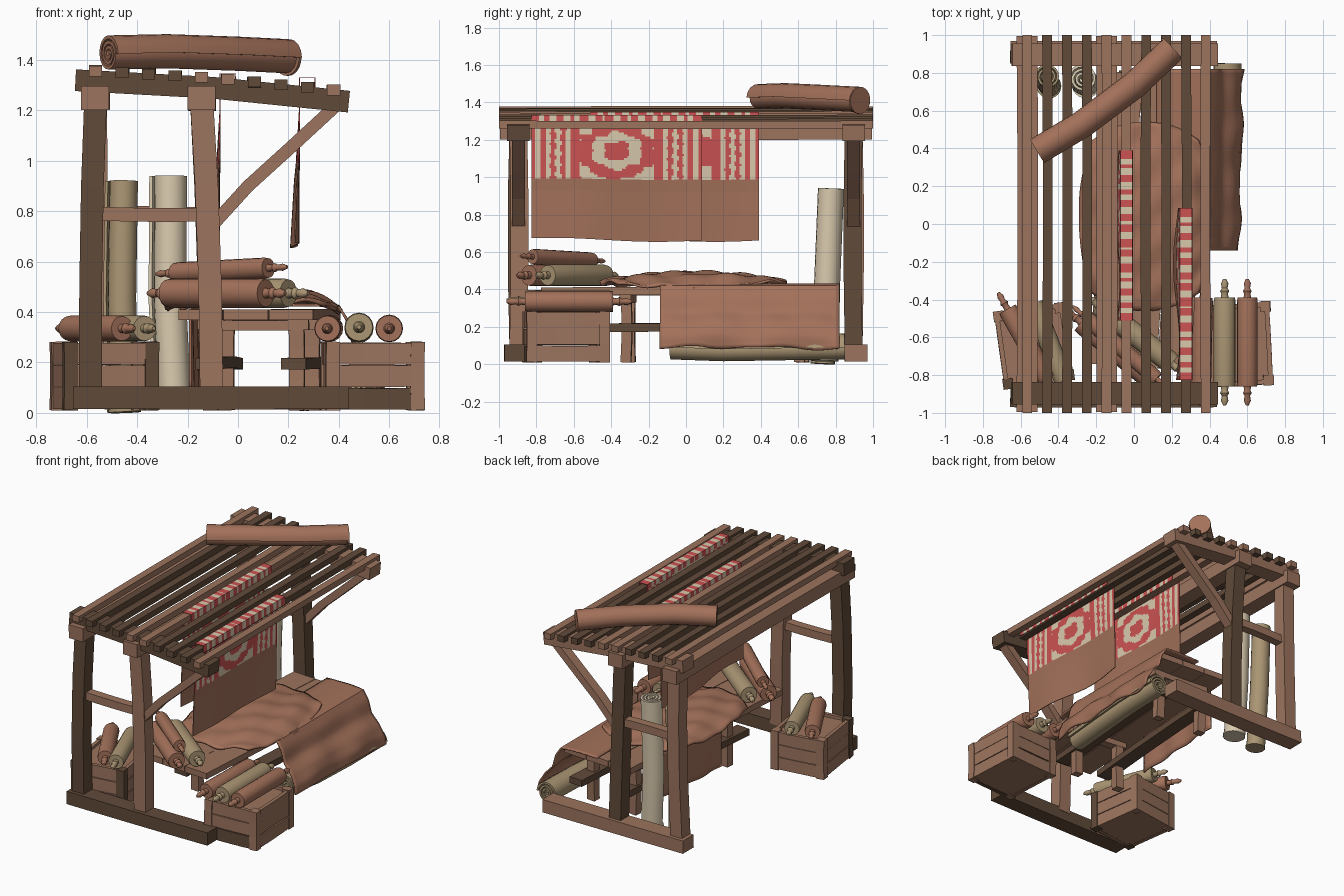
import bpy, bmesh, math, random
from mathutils import Vector, Matrix

if "Cube" in bpy.data.objects:
    bpy.data.objects.remove(bpy.data.objects["Cube"])

random.seed(4)


def mat(name, r, g, b):
    m = bpy.data.materials.new(name)
    lin = lambda c: ((c / 255 + 0.055) / 1.055) ** 2.4
    m.diffuse_color = (lin(r), lin(g), lin(b), 1)
    m.use_nodes = True
    m.node_tree.nodes["Principled BSDF"].inputs["Base Color"].default_value = m.diffuse_color
    return m


LIGHT = mat("light wood", 156, 116, 94)
DARK = mat("dark wood", 96, 74, 57)
BROWN = mat("brown cloth", 163, 113, 90)
TAN = mat("tan cloth", 170, 149, 115)
CREAM = mat("cream cloth", 218, 202, 174)
RED = mat("red cloth", 204, 82, 82)


def finish(name, bm, mats, smooth=False):
    bmesh.ops.recalc_face_normals(bm, faces=bm.faces)
    me = bpy.data.meshes.new(name)
    bm.to_mesh(me)
    bm.free()
    for m in mats:
        me.materials.append(m)
    ob = bpy.data.objects.new(name, me)
    bpy.context.collection.objects.link(ob)
    if smooth:
        bpy.ops.object.select_all(action='DESELECT')
        ob.select_set(True)
        bpy.context.view_layer.objects.active = ob
        bpy.ops.object.shade_smooth_by_angle(angle=math.radians(40))
    return ob


def sweep(name, path, sec, m, scales=None, smooth=False):
    """Sweep a closed 2D section along a path, with capped ends."""
    path = [Vector(p) for p in path]
    bm, rings = bmesh.new(), []
    for i, p in enumerate(path):
        t = (path[min(i + 1, len(path) - 1)] - path[max(i - 1, 0)]).normalized()
        s = t.cross(Vector((0, 1, 0) if abs(t.z) > .9 else (0, 0, 1))).normalized()
        u = s.cross(t)
        k = scales[i] if scales else 1
        rings.append([bm.verts.new(p + s * a * k + u * b * k) for a, b in sec])
    n = len(sec)
    for r0, r1 in zip(rings, rings[1:]):
        for j in range(n):
            bm.faces.new((r0[j], r0[(j + 1) % n], r1[(j + 1) % n], r1[j]))
    bm.faces.new(rings[0][::-1])
    bm.faces.new(rings[-1])
    return finish(name, bm, [m], smooth)


def rect(w, h):
    return [(-w / 2, -h / 2), (w / 2, -h / 2), (w / 2, h / 2), (-w / 2, h / 2)]


def circle(r, n=16):
    return [(r * math.cos(a * 2 * math.pi / n), r * math.sin(a * 2 * math.pi / n)) for a in range(n)]


def beam(name, p0, p1, w, h, m, bend=.006):
    """Slightly bowed timber; w is across, h is up (or along y for posts)."""
    p0, p1 = Vector(p0), Vector(p1)
    j = Vector([random.uniform(-bend, bend) for _ in range(3)])
    return sweep(name, [p0, p0.lerp(p1, .35) + j, p0.lerp(p1, .7) + j, p1], rect(w, h), m)


def spiral_roll(name, path, r, m, closed=None):
    """Roll of cloth with a real spiral section; closed = index of a plugged end."""
    N, turns = 48, 3
    ang = [2 * math.pi * turns * i / N for i in range(N + 1)]
    rad = [r * (1 - .78 * i / N) for i in range(N + 1)]
    outer = [(q * math.cos(a), q * math.sin(a)) for q, a in zip(rad, ang)]
    inner = [((q - .17 * r) * math.cos(a), (q - .17 * r) * math.sin(a)) for q, a in zip(rad, ang)]
    if closed is not None:
        e, nxt = Vector(path[closed]), Vector(path[1 if closed == 0 else -2])
        d = (nxt - e).normalized()
        sweep(name + "_end", [e - d * .003, e + d * .01], circle(r * .93, 24), m)
    return sweep(name, path, outer + inner[::-1], m, smooth=True)


def pin_roll(name, p0, p1, r, m):
    """Cloth roll on a turned rod with finials at both ends."""
    p0, p1 = Vector(p0), Vector(p1)
    d = (p1 - p0).normalized()
    prof = [(.1, .14), (.075, .34), (.05, .26), (.035, .42), (.02, .3), (0, .36), (0, .94), (-.02, 1)]
    path = [p0 - d * a for a, _ in prof] + [p1 + d * a for a, _ in prof[::-1]]
    sc = [s for _, s in prof] + [s for _, s in prof[::-1]]
    return sweep(name, path, circle(r), m, sc, True)


def sheet(name, nu, nv, f, mats, rule=None, thick=.008, smooth=True):
    """Grid of cloth from f(u, v); rule picks the material per face."""
    bm = bmesh.new()
    g = [[bm.verts.new(f(i / nu, j / nv)) for j in range(nv + 1)] for i in range(nu + 1)]
    for i in range(nu):
        for j in range(nv):
            fc = bm.faces.new((g[i][j], g[i + 1][j], g[i + 1][j + 1], g[i][j + 1]))
            if rule:
                fc.material_index = rule((i + .5) / nu, (j + .5) / nv, fc.calc_center_median())
    ob = finish(name, bm, mats, smooth)
    mod = ob.modifiers.new("thickness", 'SOLIDIFY')
    mod.thickness, mod.offset = thick, 0
    return ob


# --- end frames: base, posts, tie, brace, rafter ---
def rafter_z(x):
    return 1.32 - .055 * (x + .645) if x < -.1 else 1.29 - .102 * (x + .1)


for side, y, a, b in (("front", -.91, DARK, LIGHT), ("back", .91, LIGHT, DARK)):
    yp = y * .985
    beam(side + "_base", (-.655, y, .06), (.44, y, .06), .12, .09, a, .003)
    beam(side + "_left_post", (-.585, yp, .08), (-.565, yp, 1.25), .09, .095, a, .01)
    beam(side + "_middle_post", (-.105, yp, .08), (-.145, yp, 1.25), .092, .095, b, .01)
    beam(side + "_tie", (-.55, yp, .79), (-.13, yp, .787), .06, .055, LIGHT)
    sweep(side + "_brace", [(-.11, yp, .735), (.04, yp, .9), (.2, yp, 1.045), (.39, yp, 1.22)],
          rect(.07, .05), LIGHT)
    sweep(side + "_rafter", [(x, yp, rafter_z(x)) for x in (-.645, -.1, .44)], rect(.12, .086), a)

# --- roof: two long beams and ten slats ---
for x in (-.567, -.145):
    beam("roof_beam", (x, -.995, 1.25), (x, .995, 1.25), .11, .095, LIGHT)
for i in range(10):
    x = -.565 + .105 * i
    z = rafter_z(x) + .04
    beam("roof_slat", (x, -1, z), (x, 1, z), .052, .042, LIGHT if i in (0, 4, 5, 9) else DARK, .004)


# --- patterned cloths hung over the slats ---
def pattern(u, v, c):
    if c.z < .99:
        return 0
    e = abs(u - .5)
    wob = .25 * math.sin(c.z * 110 + u * 40)
    if c.z > 1.3:
        return 1 if math.sin(u * 85) + .8 * math.sin(u * 47) > -.1 else 2
    if e > .475:
        return 1
    if e > .24:
        return 1 if math.sin(e * 105) + wob > 0 else 2
    if e > .215:
        return 1
    a, b = e / .2, (c.z - 1.14) / .14
    ring = math.sin(9 * math.hypot(a - .1, b)) + .7 * math.cos(8 * a) * math.cos(5 * b)
    return 1 if ring + wob > -.02 else 2


for name, x, y0, y1, lift in (("near_hanging", .275, -.825, .085, .078), ("far_hanging", -.04, -.51, .39, .062)):
    top = rafter_z(x) + lift
    prof = [(.031, top - .05), (.031, top), (-.031, top)]
    prof += [(-.031, top - (top - .99) * k / 30) for k in range(1, 31)]
    prof += [(-.034, .99 - .065 * k) for k in range(1, 6)]

    def hang(u, v, x=x, y0=y0, y1=y1, prof=prof):
        px, pz = prof[round(v * (len(prof) - 1))]
        drop = max(0, 1.2 - pz)
        return (x + px - .03 * drop + .03 * drop * math.sin(u * 7),
                y0 + (y1 - y0) * u, pz + .02 * drop * math.sin(u * 5 + 1))

    sheet(name, 96, len(prof) - 1, hang, [BROWN, RED, CREAM], pattern, .005, False)

# --- table, turned slightly ---
M = Matrix.Translation((.085, .02, 0)) @ Matrix.Rotation(math.radians(-4), 4, 'Z')
parts = [beam("table_board", (x, -.78, .39), (x, .77, .39), .176, .042, LIGHT, .002) for x in (-.18, 0, .18)]
for x in (-.17, .17):
    for y in (-.33, .6):
        parts.append(beam("table_leg", (x, y, .01), (x, y, .37), .06, .055, LIGHT))
    parts.append(beam("table_stretcher", (x, -.5, .195), (x, .78, .195), .1, .045, DARK))
for y in (-.33, .6):
    parts.append(beam("table_cross_rail", (-.22, y, .35), (.22, y, .35), .06, .04, LIGHT))
for p in parts:
    p.matrix_world = M


# --- crates ---
def crate(name, x, y, rot, w, d, dark_corner, dark_low):
    m = Matrix.Translation((x, y, 0)) @ Matrix.Rotation(math.radians(rot), 4, 'Z')
    obs, hw, hd = [], w / 2 - .005, d / 2 - .005
    for k, z in enumerate((.057, .147, .235)):
        for s in (-1, 1):
            c = DARK if dark_low and k == 0 and s < 0 else LIGHT
            obs.append(beam(name + "_end_plank", (-hw, s * hd, z), (hw, s * hd, z), .025, .085, c, .002))
            obs.append(beam(name + "_side_plank", (s * hw, -hd, z), (s * hw, hd, z), .025, .085, LIGHT, .002))
    for sx in (-1, 1):
        for sy in (-1, 1):
            px, py = sx * (w / 2 - .014), sy * (d / 2 - .014)
            obs.append(beam(name + "_corner", (px, py, .01), (px, py, .282), .055, .055,
                            DARK if dark_corner and sy < 0 else LIGHT, .003))
    for part, z in (("_floor", .025), ("_lid", .25)):
        obs.append(beam(name + part, (0, -hd, z), (0, hd, z), w - .02, .015, LIGHT, 0))
    for o in obs:
        o.matrix_world = m


crate("right_crate", .535, -.64, 3, .365, .42, False, True)
crate("left_crate", -.53, -.645, 8, .355, .39, True, False)

# --- rolls on rods: crates and table ---
pin_roll("crate_roll", (.60, -.86, .335), (.60, -.39, .335), .055, BROWN)
pin_roll("crate_roll", (.48, -.86, .34), (.48, -.39, .335), .058, TAN)
pin_roll("crate_roll", (.355, -.86, .335), (.365, -.39, .335), .053, BROWN)
pin_roll("crate_roll", (-.67, -.45, .335), (-.46, -.82, .335), .052, BROWN)
pin_roll("crate_roll", (-.53, -.42, .335), (-.37, -.83, .335), .052, TAN)
pin_roll("table_roll", (-.28, -.52, .475), (.11, -.84, .475), .058, BROWN)
pin_roll("table_roll", (-.19, -.43, .475), (.20, -.74, .475), .058, TAN)
pin_roll("table_roll", (-.25, -.50, .555), (.12, -.82, .575), .042, BROWN)

# --- spiral rolls: on the roof, leaning at the back, on the ground ---
spiral_roll("roof_roll", [(-.515, .39, 1.425), (-.28, .53, 1.43), (0, .74, 1.42), (.20, .93, 1.41)], .078, BROWN, -1)
spiral_roll("tan_standing_roll", [(-.45, .73, .005), (-.465, .75, .45), (-.458, .78, .92)], .07, TAN, 0)
spiral_roll("cream_standing_roll", [(-.255, .74, .02), (-.275, .75, .45), (-.272, .77, .94)], .08, CREAM, 0)
spiral_roll("ground_roll", [(.43, -.08, .09), (.465, .2, .08), (.485, .5, .085), (.49, .85, .09)], .08, TAN)

# --- cloth over both table edges and a loose crumpled piece on top ---
EDGE = [(.12, .425), (.3, .428), (.4, .42), (.44, .36), (.465, .28), (.53, .22), (.57, .15), (.575, .085)]


def drape(u, v):
    t = v * (len(EDGE) - 1)
    k = min(int(t), len(EDGE) - 2)
    (x0, z0), (x1, z1) = EDGE[k], EDGE[k + 1]
    x, z, low = x0 + (x1 - x0) * (t - k), z0 + (z1 - z0) * (t - k), max(0, v - .35)
    fold = math.sin(u * 13 + v * 6) + .5 * math.sin(u * 23 - v * 9)
    return (x + .014 * low * fold - .04 * low * (1 - u), -.14 + .96 * u,
            z + .01 * low * fold + .01 * math.sin(u * 4) * low)


sheet("draped_cloth", 44, 24, drape, [BROWN], thick=.01)
sheet("left_hanging_cloth", 24, 8, lambda u, v: (-.19 + .05 * u + .008 * v * math.sin(u * 17), -.12 + .75 * u,
                                                 .42 - .33 * v), [BROWN], thick=.01)


def crumple(u, v):
    a, b = 2 * u - 1, 2 * v - 1
    x = .35 * a * math.sqrt(1 - .35 * b * b) + .06
    y = .5 * b * math.sqrt(1 - .35 * a * a) + .04
    z = .435 + .05 * (1 - b * b) * (1 - .5 * a * a) + .008 * math.sin(9 * a + 5 * b) + .006 * math.sin(13 * b - 6 * a)
    return (x, y, z - .55 * max(0, x - .3) * (1 - b * b) - .4 * max(0, -.19 - x))


sheet("crumpled_cloth", 30, 36, crumple, [BROWN], thick=.014)
